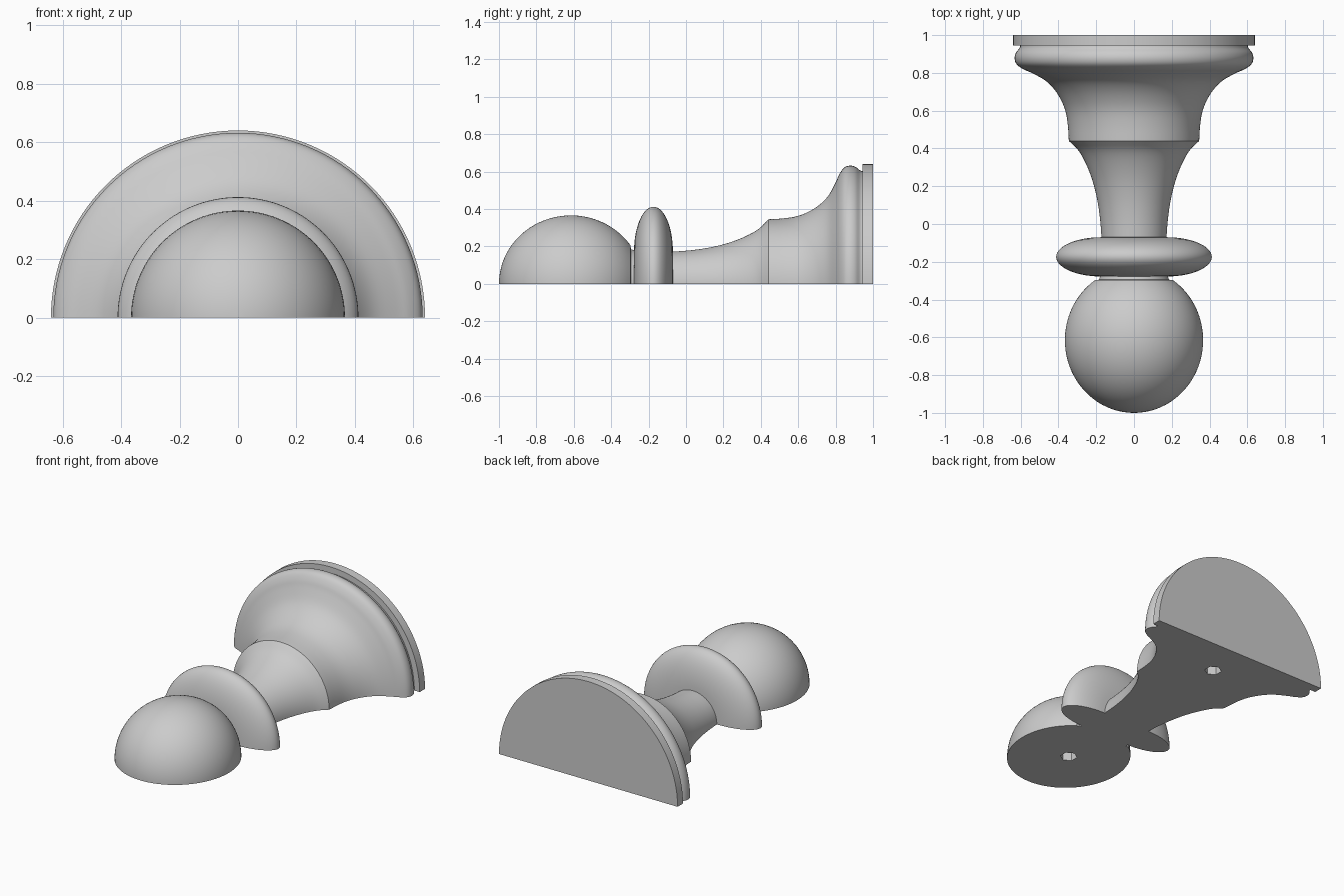
import bpy, bmesh, math
from mathutils import Vector

if "Cube" in bpy.data.objects:
    bpy.data.objects.remove(bpy.data.objects["Cube"])

SEG = 64  # steps around the half turn


def ellipse(cy, cr, ry, rr, a0, a1, n):
    """Arc of (y, radius) points; angle 0 points to -y."""
    return [(cy - ry * math.cos(math.radians(a0 + (a1 - a0) * i / n)),
             cr + rr * math.sin(math.radians(a0 + (a1 - a0) * i / n)))
            for i in range(n + 1)]


def spline(pts, n=4):
    """Catmull-Rom curve through the points."""
    p = [Vector(q) for q in pts]
    p = [2 * p[0] - p[1]] + p + [2 * p[-1] - p[-2]]
    out = []
    for a, b, c, d in zip(p, p[1:], p[2:], p[3:]):
        for i in range(n):
            t = i / n
            out.append(0.5 * (2 * b + (c - a) * t + (2 * a - 5 * b + 4 * c - d) * t * t
                              + (3 * b - a - 3 * c + d) * t ** 3))
    return [tuple(q) for q in out] + [tuple(pts[-1])]


# Profile along y: ball head, neck, thin collar disc, stem, flared base, foot rim
head = ellipse(-0.615, 0, 0.385, 0.366, 0, 146, 32)[1:]
neck = [(-0.295, 0.185), (-0.278, 0.18)]
collar = ellipse(-0.174, 0.172, 0.104, 0.24, 0, 180, 28)
stem = spline([(-0.07, 0.172), (0.03, 0.18), (0.13, 0.195), (0.23, 0.22),
               (0.32, 0.255), (0.39, 0.295), (0.44, 0.345)])[1:]
flare = spline([(0.44, 0.345), (0.52, 0.35), (0.59, 0.361), (0.65, 0.383),
                (0.71, 0.42), (0.76, 0.47), (0.80, 0.542), (0.82, 0.587),
                (0.845, 0.621), (0.875, 0.632), (0.905, 0.626), (0.93, 0.607),
                (0.945, 0.602)])[1:]
rim = [(0.945, 0.64), (1.0, 0.64)]
profile = head + neck + collar + stem + flare + rim

# Revolve half a turn and close the flat underside and the foot
bm = bmesh.new()
tip = bm.verts.new((0, -1, 0))
rings = [[bm.verts.new((r * math.cos(math.pi * j / SEG), y,
                        0 if j in (0, SEG) else r * math.sin(math.pi * j / SEG)))
          for j in range(SEG + 1)] for y, r in profile]
for j in range(SEG):
    bm.faces.new((tip, rings[0][j], rings[0][j + 1]))
    for a, b in zip(rings, rings[1:]):
        bm.faces.new((a[j], b[j], b[j + 1], a[j + 1]))
bm.faces.new(rings[-1])
bm.faces.new([tip] + [r[0] for r in rings] + [r[-1] for r in reversed(rings)])
bmesh.ops.recalc_face_normals(bm, faces=bm.faces)
mesh = bpy.data.meshes.new("half_turned_piece")
bm.to_mesh(mesh)
bm.free()
body = bpy.data.objects.new("half_turned_piece", mesh)
bpy.context.collection.objects.link(body)

# Hexagonal alignment-pin holes in the underside
cutters = []
for y in (-0.615, 0.745):
    bpy.ops.mesh.primitive_cylinder_add(vertices=6, radius=0.052, depth=0.24,
                                        location=(0, y, 0))
    cutter = bpy.context.object
    cutter.name = "pin_hole_cutter"
    cutter.hide_render = True
    cutters.append(cutter)
    mod = body.modifiers.new("pin_hole", 'BOOLEAN')
    mod.operation = 'DIFFERENCE'
    mod.solver = 'EXACT'
    mod.object = cutter

bpy.ops.object.select_all(action='DESELECT')
body.select_set(True)
bpy.context.view_layer.objects.active = body
for mod in list(body.modifiers):
    bpy.ops.object.modifier_apply(modifier=mod.name)
for cutter in cutters:
    bpy.data.objects.remove(cutter)
bpy.ops.object.shade_smooth_by_angle(angle=math.radians(30))
